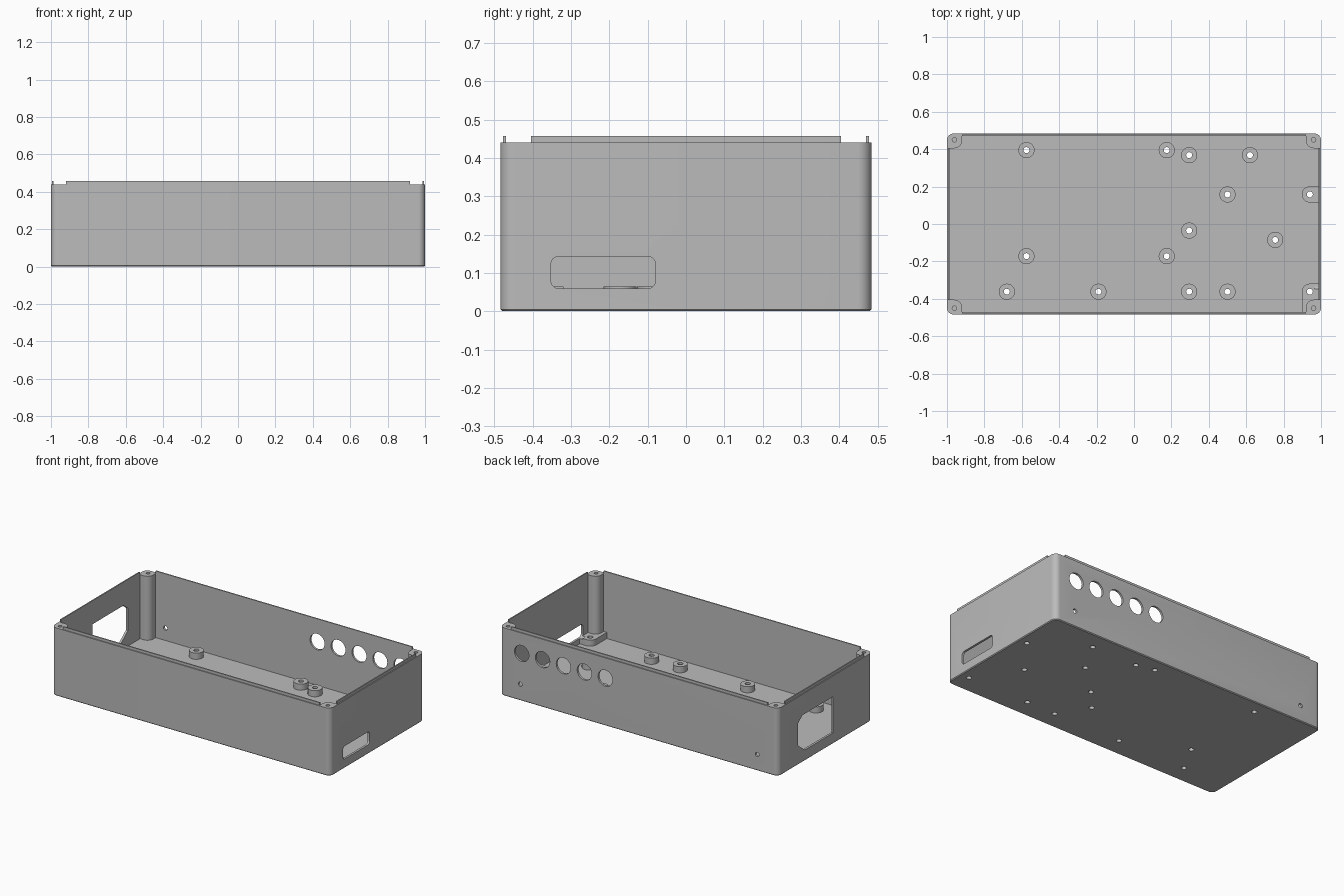
import bpy, bmesh
from math import cos, sin, pi, tau
from mathutils import Vector

if "Cube" in bpy.data.objects:
    bpy.data.objects.remove(bpy.data.objects["Cube"])

HX, HY, TOP, RIM = 1.0, 0.484, 0.44, 0.457   # outer half sizes and heights
WALL, FLOOR, PAD_TOP = 0.014, 0.025, 0.065
POST_X, POST_Y = 0.92, 0.405                 # inner limits of the corner posts
PAD_R, HOLE_R = 0.043, 0.016

grey = bpy.data.materials.new("plain grey")
grey.use_nodes = True
grey.diffuse_color = (0.5, 0.5, 0.5, 1)
grey.node_tree.nodes["Principled BSDF"].inputs["Base Color"].default_value = (0.5, 0.5, 0.5, 1)


def arc(cx, cy, r, start, end, n=8):
    return [(cx + r * cos(start + (end - start) * i / n),
             cy + r * sin(start + (end - start) * i / n)) for i in range(n + 1)]


def circle(cx, cy, r, n=32):
    return arc(cx, cy, r, 0, tau, n)[:-1]


def rounded_rect(x0, x1, y0, y1, r):
    return (arc(x1 - r, y1 - r, r, 0, pi / 2) + arc(x0 + r, y1 - r, r, pi / 2, pi)
            + arc(x0 + r, y0 + r, r, pi, 1.5 * pi) + arc(x1 - r, y0 + r, r, 1.5 * pi, tau))


def loft(bm, rings):
    """Closed solid through rings of 3D points."""
    loops = [[bm.verts.new(p) for p in ring] for ring in rings]
    for a, b in zip(loops, loops[1:]):
        for i in range(len(a)):
            j = (i + 1) % len(a)
            bm.faces.new((a[i], a[j], b[j], b[i]))
    bm.faces.new(loops[0][::-1])
    bm.faces.new(loops[-1])


def prism(bm, outline, lo, hi, axis="z"):
    """Extrude a 2D outline along an axis; outline is xy, yz or xz."""
    place = {"z": lambda a, b, d: Vector((a, b, d)),
             "x": lambda a, b, d: Vector((d, a, b)),
             "y": lambda a, b, d: Vector((a, d, b))}[axis]
    loft(bm, [[place(a, b, d) for a, b in outline] for d in (lo, hi)])


def finish(bm, name):
    bmesh.ops.recalc_face_normals(bm, faces=bm.faces)
    mesh = bpy.data.meshes.new(name)
    bm.to_mesh(mesh)
    bm.free()
    mesh.materials.append(grey)
    obj = bpy.data.objects.new(name, mesh)
    bpy.context.collection.objects.link(obj)
    return obj


def cut(obj, cutter):
    mod = obj.modifiers.new("cut", "BOOLEAN")
    mod.operation, mod.solver, mod.object = "DIFFERENCE", "EXACT", cutter
    bpy.context.view_layer.objects.active = obj
    bpy.ops.object.modifier_apply(modifier=mod.name)


# Outer body with a tiny bevel under the floor
bm = bmesh.new()
rings = []
for z, inset in ((0, 0.005), (0.005, 0), (TOP, 0)):
    outline = rounded_rect(-HX + inset, HX - inset, -HY + inset, HY - inset, 0.036 - inset)
    rings.append([(x, y, z) for x, y in outline])
loft(bm, rings)
body = finish(bm, "enclosure_body")

# Cavity, leaving a rounded screw post in each corner
ix, iy, r = HX - WALL, HY - WALL, 0.04
quarter = ([(ix, POST_Y)] + arc(POST_X + r, POST_Y + r, r, 1.5 * pi, pi) + [(POST_X, iy)])
flip = quarter[::-1]
outline = (quarter + [(-x, y) for x, y in flip]
           + [(-x, -y) for x, y in quarter] + [(x, -y) for x, y in flip])
bm = bmesh.new()
prism(bm, outline, FLOOR, 1)
cavity = finish(bm, "cavity_cutter")
cavity.hide_render = True

# Board standoffs: free round ones, and two joined to the right wall
free_pads = [(-0.575, 0.395), (0.175, 0.395), (0.295, 0.368), (0.62, 0.368), (0.5, 0.158),
             (0.295, -0.035), (0.755, -0.085), (-0.575, -0.172), (0.175, -0.172),
             (-0.68, -0.362), (-0.19, -0.362), (0.295, -0.362), (0.5, -0.362)]
wall_pad, corner_pad = (0.94, 0.158), (0.94, -0.362)
bm = bmesh.new()
for x, y in free_pads:
    prism(bm, circle(x, y, PAD_R), FLOOR - 0.005, PAD_TOP)
x, y = wall_pad
prism(bm, arc(x, y, PAD_R, pi / 2, 1.5 * pi, 16) + [(0.99, y - PAD_R), (0.99, y + PAD_R)],
      FLOOR - 0.005, PAD_TOP)
x, y = corner_pad
prism(bm, [(0.99, y + PAD_R)] + arc(x, y, PAD_R, pi / 2, pi)
      + [(x - PAD_R, -0.475), (0.95, -0.475), (0.99, -0.44)], FLOOR - 0.005, PAD_TOP)
pads = finish(bm, "board_standoffs")

# All openings: screw holes, button holes, port slot, power inlet
bm = bmesh.new()
for x, y in free_pads + [wall_pad, corner_pad]:
    prism(bm, circle(x, y, HOLE_R, 20), -0.1, 0.2)
for sx in (-1, 1):
    for sy in (-1, 1):
        prism(bm, circle(sx * 0.96, sy * 0.45, 0.012, 16), 0.25, 1)
    prism(bm, circle(sx * 0.85, 0.105, 0.014, 16), 0.44, 0.6, "y")
for i in range(5):
    prism(bm, circle(0.24 + 0.15 * i, 0.308, 0.052), 0.44, 0.6, "y")
prism(bm, rounded_rect(-0.352, -0.08, 0.059, 0.143, 0.02), 0.965, 1.1, "x")
inlet = [(-0.08, 0.07), (0.21, 0.07), (0.28, 0.125), (0.28, 0.27), (0.235, 0.305), (-0.08, 0.305)]
prism(bm, inlet, -1.1, -0.95, "x")
openings = finish(bm, "openings_cutter")
openings.hide_render = True

cut(body, cavity)
cut(body, openings)
cut(pads, openings)
for helper in (cavity, openings):
    bpy.data.objects.remove(helper)

# Thin lip standing on the inner edge of each wall
bm = bmesh.new()
for s in (-1, 1):
    a, b = sorted((s * iy, s * (iy + 0.008)))
    prism(bm, [(-POST_X, a), (POST_X, a), (POST_X, b), (-POST_X, b)], TOP - 0.005, RIM)
    a, b = sorted((s * ix, s * (ix + 0.008)))
    prism(bm, [(a, -POST_Y), (b, -POST_Y), (b, POST_Y), (a, POST_Y)], TOP - 0.005, RIM)
lip = finish(bm, "lid_lip")

# Smooth the rounded walls, keep the edges crisp
bpy.ops.object.select_all(action="DESELECT")
for obj in (body, pads):
    obj.select_set(True)
bpy.context.view_layer.objects.active = body
bpy.ops.object.shade_smooth_by_angle(angle=pi / 6)
